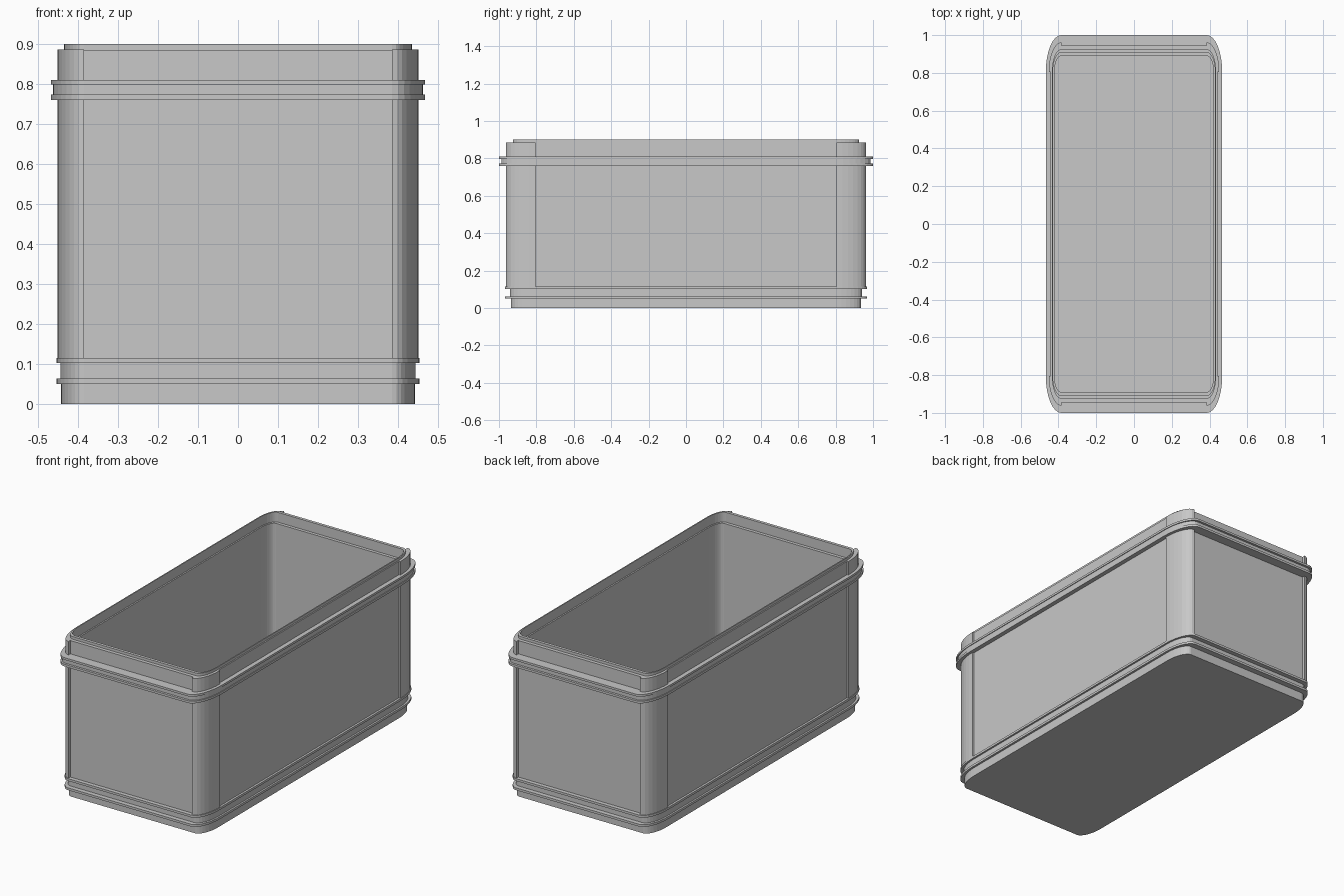
import bpy, bmesh, math

if "Cube" in bpy.data.objects:
    bpy.data.objects.remove(bpy.data.objects["Cube"])

CX, CY, SEG = 0.385, 0.805, 8   # shared centre of the oval corners, sides per corner

grey = bpy.data.materials.new("container grey")
grey.diffuse_color = (0.58, 0.58, 0.58, 1)
grey.use_nodes = True
grey.node_tree.nodes["Principled BSDF"].inputs["Base Color"].default_value = grey.diffuse_color


def arc(hx, hy, sx=1, sy=1):
    """Quarter-oval corner of an outline with half sizes hx, hy."""
    pts = []
    for i in range(SEG + 1):
        a = math.pi / 2 * i / SEG
        pts.append((sx * (CX + (hx - CX) * math.cos(a)),
                    sy * (CY + (hy - CY) * math.sin(a))))
    return pts


def outline(hx, hy):
    return (arc(hx, hy) + arc(hx, hy, -1, 1)[::-1]
            + arc(hx, hy, -1, -1) + arc(hx, hy, 1, -1)[::-1])


def loft(name, loops):
    """Join stacked loops of 3D points and cap both ends."""
    bm = bmesh.new()
    rings = [[bm.verts.new(p) for p in loop] for loop in loops]
    n = len(rings[0])
    for a, b in zip(rings, rings[1:]):
        for i in range(n):
            j = (i + 1) % n
            bm.faces.new((a[i], a[j], b[j], b[i]))
    bm.faces.new(rings[0])
    bm.faces.new(rings[-1])
    bmesh.ops.recalc_face_normals(bm, faces=bm.faces)
    me = bpy.data.meshes.new(name)
    bm.to_mesh(me)
    bm.free()
    me.materials.append(grey)
    ob = bpy.data.objects.new(name, me)
    bpy.context.collection.objects.link(ob)
    return ob


# Shell: half width, half length, height; up the outside, over the rim, down inside
profile = [
    (0.442, 0.935, 0.0), (0.442, 0.935, 0.05),
    (0.454, 0.968, 0.05), (0.454, 0.968, 0.063),      # lower ribs
    (0.444, 0.942, 0.063), (0.444, 0.942, 0.102),
    (0.454, 0.968, 0.102), (0.454, 0.968, 0.115),
    (0.442, 0.945, 0.115), (0.442, 0.945, 0.76),      # recessed wall panels
    (0.467, 1.0, 0.76), (0.467, 1.0, 0.773),          # upper ribs
    (0.463, 0.987, 0.773), (0.463, 0.987, 0.798),
    (0.467, 1.0, 0.798), (0.467, 1.0, 0.81),
    (0.442, 0.945, 0.81), (0.442, 0.945, 0.885),
    (0.435, 0.925, 0.885), (0.435, 0.925, 0.9),       # thin top lip
    (0.429, 0.908, 0.9), (0.429, 0.908, 0.845),       # inner ledge
    (0.421, 0.89, 0.845), (0.421, 0.89, 0.03),        # inside wall and floor
]
loft("container_shell", [[(x, y, z) for x, y in outline(hx, hy)]
                         for hx, hy, z in profile])

# Raised corner posts
for sx, sx_name in ((1, "right"), (-1, "left")):
    for sy, sy_name in ((1, "back"), (-1, "front")):
        section = arc(0.451, 0.962, sx, sy) + arc(0.437, 0.93, sx, sy)[::-1]
        loft(f"corner_post_{sy_name}_{sx_name}",
             [[(x, y, z) for x, y in section] for z in (0.11, 0.886)])
